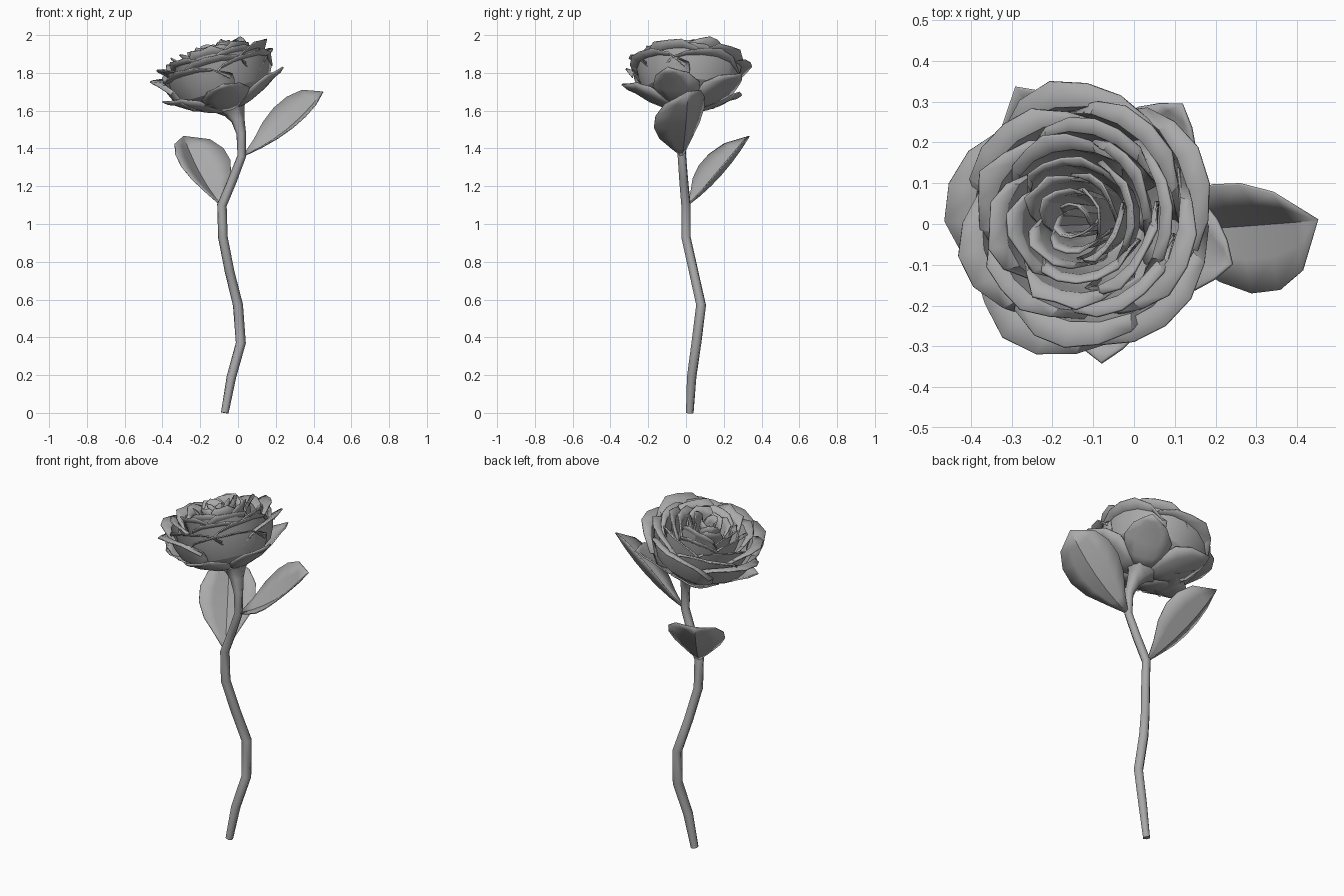
import bpy, bmesh, math, random
from mathutils import Vector, Matrix

random.seed(4)
if "Cube" in bpy.data.objects:
    bpy.data.objects.remove(bpy.data.objects["Cube"], do_unlink=True)

grey = bpy.data.materials.new("plain grey")
grey.use_nodes = True
COLOUR = (0.4, 0.4, 0.4, 1)
grey.diffuse_color = COLOUR
grey.node_tree.nodes["Principled BSDF"].inputs["Base Color"].default_value = COLOUR


def sheet(name, rows, thickness, angle):
    """Thin solid skin through a grid of points."""
    bm = bmesh.new()
    grid = [[bm.verts.new(p) for p in row] for row in rows]
    for a, b in zip(grid, grid[1:]):
        for i in range(len(a) - 1):
            bm.faces.new((a[i], a[i + 1], b[i + 1], b[i]))
    bmesh.ops.remove_doubles(bm, verts=bm.verts, dist=0.0005)
    mesh = bpy.data.meshes.new(name)
    bm.to_mesh(mesh)
    bm.free()
    obj = bpy.data.objects.new(name, mesh)
    bpy.context.collection.objects.link(obj)
    mesh.materials.append(grey)
    solid = obj.modifiers.new("thickness", "SOLIDIFY")
    solid.thickness = thickness
    solid.offset = 0
    bpy.ops.object.select_all(action="DESELECT")
    obj.select_set(True)
    bpy.context.view_layer.objects.active = obj
    bpy.ops.object.shade_smooth_by_angle(angle=math.radians(angle))


# Stem: a bent tube that swells into the base of the flower
path = [(-.07, .02, 0, .8), (-.035, .03, .19, 1), (.015, .055, .37, 1.05),
        (0, .08, .57, 1.05), (-.045, .04, .75, 1), (-.08, 0, .93, 1),
        (-.085, 0, 1.1, 1), (-.03, -.012, 1.23, .95), (.02, -.022, 1.36, .9),
        (.017, -.02, 1.48, 1), (0, -.01, 1.55, 1.4), (-.018, .003, 1.595, 2.2),
        (-.035, .01, 1.63, 3.6)]
curve = bpy.data.curves.new("stem", "CURVE")
curve.dimensions = "3D"
curve.bevel_depth = .026
curve.bevel_resolution = 1
curve.use_fill_caps = True
spline = curve.splines.new("POLY")
spline.points.add(len(path) - 1)
for point, (x, y, z, radius) in zip(spline.points, path):
    point.co = (x, y, z, 1)
    point.radius = radius
curve.materials.append(grey)
bpy.context.collection.objects.link(bpy.data.objects.new("stem", curve))

# Leaves: two halves folded along a sagging midrib
LEAF_PROFILE = [.04, .4, .8, 1, .98, .72, 0]


def leaf(name, base, tip, sag, side_a, side_b):
    base, tip, sag, side_a, side_b = map(Vector, (base, tip, sag, side_a, side_b))
    rows = []
    for i, width in enumerate(LEAF_PROFILE):
        t = i / (len(LEAF_PROFILE) - 1)
        mid = base.lerp(tip, t) + sag * 4 * t * (1 - t)
        rows.append([mid + side_a * width, mid + side_a * width * .5, mid,
                     mid + side_b * width * .5, mid + side_b * width])
    sheet(name, rows, .006, 25)


leaf("left_leaf", (.03, -.02, 1.36), (.45, .01, 1.7), (.02, 0, -.03),
     (.03, -.165, .01), (-.07, .1, .115))
leaf("right_leaf", (-.09, .01, 1.1), (-.29, .335, 1.465), (-.01, .015, -.02),
     (.16, .03, .075), (-.1, -.12, .045))

# Flower head frame, leaning toward -x
HEAD = Matrix.Translation((-.04, .01, 1.6)) @ Matrix.Rotation(math.radians(-16), 4, "Y")


def polar(angle, radius, height, shift=0):
    return HEAD @ Vector((radius * math.cos(angle) + shift, radius * math.sin(angle), height))


# Sepals: pointed, curling outward below the petals
SEPAL = [(.04, .002, .045), (.12, .025, .105), (.2, .06, .13), (.275, .105, .09),
         (.315, .12, .05), (.35, .145, 0)]
for k in range(5):
    turn = math.radians(-18 + 72 * k)
    rows = []
    for r, h, w in SEPAL:
        row = []
        for s in (-1, -.5, 0, .5, 1):
            across = s * w
            row.append(polar(turn + math.atan2(across, r), math.hypot(r, across), h + .025 * s * s * w / .1))
        rows.append(row)
    sheet(f"sepal_{k + 1}", rows, .008, 30)

# Petals: cupped patches in rings, each spiralling under its neighbour
CUP = [(.14, .08), (.55, .2), (.79, .42), (.88, .66), (.92, .88)]
RINGS = [  # rim radius, rim height, count, first angle, half width, rim curl
    (.305, .28, 5, 18, 52, .07), (.275, .31, 5, 52, 52, .06),
    (.235, .335, 5, 8, 52, .045), (.195, .35, 5, 38, 52, .03),
    (.15, .36, 4, 10, 64, .02), (.112, .365, 4, 50, 62, .015),
    (.076, .37, 3, 20, 80, .01), (.042, .365, 2, 60, 120, 0)]
COLUMNS = 7
for n, (rim, top, count, first, half, curl) in enumerate(RINGS):
    for k in range(count):
        turn = math.radians(first + 360 * k / count + random.uniform(-5, 5))
        lift = random.uniform(-.012, .012)
        waves = [random.uniform(-.009, .009) for _ in range(COLUMNS)]
        rows = []
        for j, (cup_radius, cup_height) in enumerate(CUP + [(1, 1)]):
            t = j / len(CUP)
            spread = half * (.75 + .25 * math.sin(math.pi * t * .8))
            row = []
            for i in range(COLUMNS):
                s = 2 * i / (COLUMNS - 1) - 1
                radius = rim * cup_radius * (1 + .06 * s)
                # Rounded upper corners and a wavy lip that curls outward
                height = (top + lift) * cup_height - top * .34 * t * t * abs(s) ** 3
                if j == len(CUP):
                    radius += curl * (1 - s * s) * .5 - rim * .06 * s * s + waves[i] * min(1, rim / .15)
                    height += waves[i] - curl * .2
                row.append(polar(turn + math.radians(spread * s), radius, height, -.02))
            rows.append(row)
        sheet(f"petal_ring_{n + 1}_{k + 1}", rows, .007, 20)
